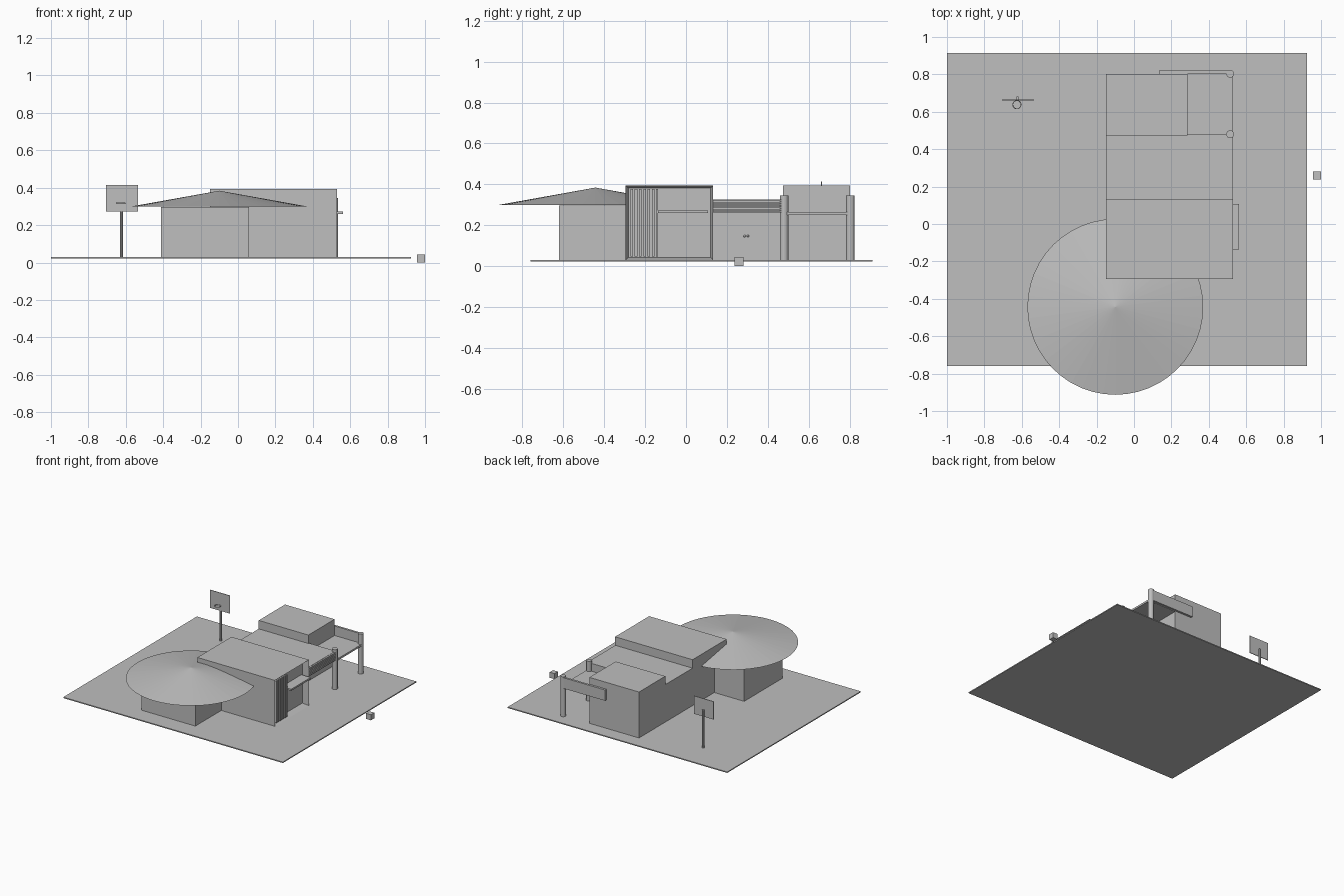
import bpy, bmesh, math
from mathutils import Matrix

if "Cube" in bpy.data.objects:
    bpy.data.objects.remove(bpy.data.objects["Cube"])

GROUND = 0.03

grey = bpy.data.materials.new("plain_grey")
grey.diffuse_color = (0.52, 0.52, 0.52, 1)
grey.use_nodes = True
grey.node_tree.nodes["Principled BSDF"].inputs["Base Color"].default_value = grey.diffuse_color


def make(name, bm):
    bmesh.ops.recalc_face_normals(bm, faces=bm.faces)
    mesh = bpy.data.meshes.new(name)
    bm.to_mesh(mesh)
    bm.free()
    mesh.materials.append(grey)
    obj = bpy.data.objects.new(name, mesh)
    bpy.context.collection.objects.link(obj)
    return obj


def box_bm(x0, x1, y0, y1, z0, z1):
    bm = bmesh.new()
    m = Matrix.Translation(((x0 + x1) / 2, (y0 + y1) / 2, (z0 + z1) / 2))
    m = m @ Matrix.Diagonal((x1 - x0, y1 - y0, z1 - z0, 1))
    bmesh.ops.create_cube(bm, size=1, matrix=m)
    return bm


def box(name, *bounds):
    return make(name, box_bm(*bounds))


def cone(name, x, y, z0, z1, r0, r1, sides):
    bm = bmesh.new()
    bmesh.ops.create_cone(bm, cap_ends=True, segments=sides, radius1=r0, radius2=r1,
                          depth=z1 - z0, matrix=Matrix.Translation((x, y, (z0 + z1) / 2)))
    return make(name, bm)


# Ground plate and the small box beside it
box("ground_plate", -1.0, 0.925, -0.76, 0.913, 0.022, GROUND)
box("kerb_box", 0.957, 1.0, 0.237, 0.28, 0, 0.044)

# Front room with its wide conical roof
box("front_room", -0.412, 0.06, -0.62, -0.14, GROUND, 0.297)
cone("conical_roof", -0.10, -0.443, 0.30, 0.384, 0.47, 0, 48)

# Main block, with the right side recessed inside a frame
bm = box_bm(-0.15, 0.53, -0.295, 0.132, GROUND, 0.394)
right = [f for f in bm.faces if f.calc_center_median().x > 0.5]
bmesh.ops.recalc_face_normals(bm, faces=bm.faces)
bmesh.ops.inset_individual(bm, faces=right, thickness=0.018, depth=0)
bmesh.ops.translate(bm, verts=right[0].verts, vec=(-0.05, 0, 0))
make("main_block", bm)

# Vertical slats, window post and ledge in the recess
for i in range(6):
    y = -0.272 + i * 0.021
    box(f"vertical_slat_{i + 1}", 0.495, 0.528, y, y + 0.013, 0.046, 0.378)
box("window_post", 0.478, 0.528, -0.147, -0.137, 0.046, 0.378)
box("window_ledge", 0.478, 0.562, -0.137, 0.108, 0.259, 0.272)

# Middle wing: set-back wall, overhanging roof with slatted fascia
box("middle_wall", -0.15, 0.285, 0.130, 0.476, GROUND, 0.268)
box("middle_roof", -0.15, 0.518, 0.130, 0.482, 0.262, 0.327)
for i in range(6):
    z = 0.262 + i * 0.0112
    box(f"fascia_slat_{i + 1}", 0.516, 0.53, 0.132, 0.482, z, z + 0.007)

# Pair of round door handles
for side in (-1, 1):
    bm = bmesh.new()
    bmesh.ops.create_uvsphere(bm, u_segments=10, v_segments=6, radius=0.006,
                              matrix=Matrix.Translation((0.29, 0.295 + side * 0.008, 0.147)))
    make("door_handle", bm)

# Back block and its porch
box("back_block", -0.15, 0.285, 0.474, 0.803, GROUND, 0.394)
box("porch_slab", 0.283, 0.53, 0.480, 0.805, 0.25, 0.265)
box("porch_beam", 0.135, 0.515, 0.803, 0.82, 0.255, 0.34)
for y in (0.48, 0.803):
    cone("porch_column", 0.514, y, GROUND, 0.346, 0.021, 0.021, 20)

# Ball hoop: post, backboard and rim
cone("hoop_post", -0.623, 0.674, GROUND, 0.33, 0.009, 0.009, 10)
box("hoop_backboard", -0.707, -0.535, 0.661, 0.666, 0.273, 0.415)
bpy.ops.mesh.primitive_torus_add(location=(-0.626, 0.638, 0.318), major_radius=0.022,
                                 minor_radius=0.002, major_segments=20, minor_segments=6)
rim = bpy.context.object
rim.name = "hoop_rim"
rim.data.materials.append(grey)
